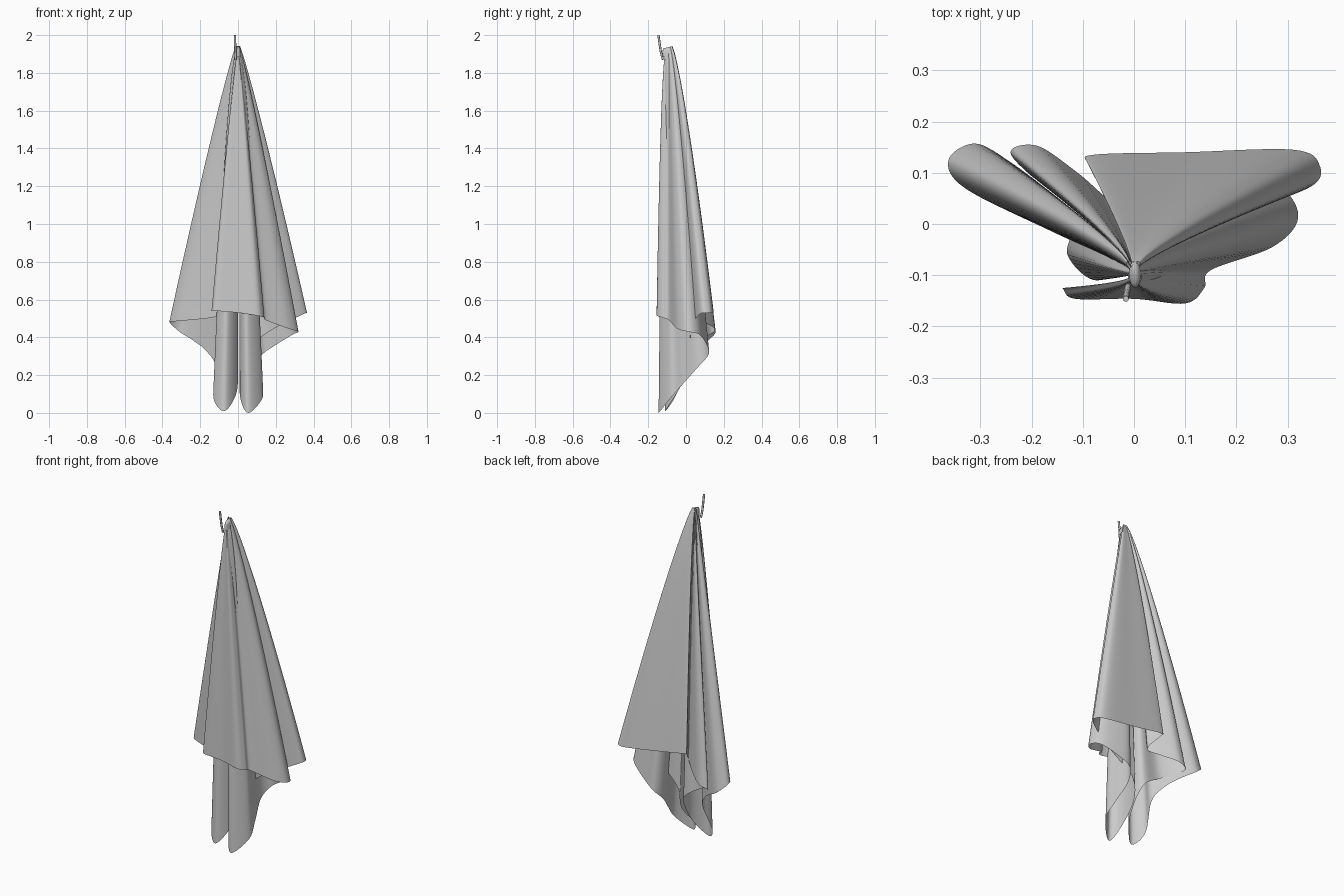
import bpy, bmesh, math
from mathutils import Vector

if "Cube" in bpy.data.objects:
    bpy.data.objects.remove(bpy.data.objects["Cube"])

# Hem of the hanging cloth, traced fold by fold from the free front edge round to the left fold
HEM = [
    (-.14, -.125, .54), (-.115, -.146, .54), (0, -.146, .53), (.10, -.155, .515), (.137, -.125, .505),  # front panel
    (.15, -.09, .49), (.27, -.045, .445), (.32, .01, .43), (.29, .07, .415),       # right inner fold
    (.20, .11, .36), (.13, .12, .31), (.10, .07, .25), (.12, -.01, .16),
    (.13, -.08, .08), (.055, -.145, .0), (.012, -.09, .08), (.015, .02, .2),       # right long tail
    (.04, .03, .33), (.18, .022, .44), (.34, .07, .52), (.362, .115, .53), (.31, .145, .53),  # right outer fold
    (.10, .14, .56), (-.08, .135, .59), (-.085, .115, .58), (-.05, .05, .52),      # back panel
    (-.11, .10, .48), (-.19, .153, .445), (-.24, .135, .42), (-.14, .055, .37),    # left inner fold
    (-.02, .05, .28), (-.005, -.04, .12), (-.07, -.11, .01), (-.13, -.06, .08),    # left long tail
    (-.115, .01, .24), (-.17, .065, .33), (-.24, .12, .385), (-.31, .157, .43), (-.362, .125, .48),  # left outer fold
    (-.33, .07, .485), (-.17, -.01, .50), (-.06, -.06, .52),
]
APEX = Vector((-.001, -.098, 1.925))
ROWS, STEPS = 36, 8


def smooth_path(points, steps):
    """Catmull-Rom curve through the points."""
    p = [Vector(q) for q in points]
    p = [2 * p[0] - p[1]] + p + [2 * p[-1] - p[-2]]
    out = []
    for i in range(1, len(p) - 2):
        a, b, c, d = p[i - 1:i + 3]
        for k in range(steps):
            t = k / steps
            out.append(.5 * (2 * b + (c - a) * t + (2 * a - 5 * b + 4 * c - d) * t * t
                             + (3 * b - a - 3 * c + d) * t ** 3))
    return out + [p[-2]]


def mesh_object(name, bm):
    me = bpy.data.meshes.new(name)
    bm.to_mesh(me)
    bm.free()
    ob = bpy.data.objects.new(name, me)
    bpy.context.collection.objects.link(ob)
    for f in me.polygons:
        f.use_smooth = True
    return ob


# Draped cloth: every hem point rises in a gently bowed line to the gathered top
bm = bmesh.new()
columns = []
for h in smooth_path(HEM, STEPS):
    h.z = max(h.z, 0)
    side = Vector((h.x - APEX.x, h.y - APEX.y, 0))
    tail = min(1, max(0, (.32 - h.z) / .25))
    x_pow = .91 - .35 * tail
    y_pow = .78 - .12 * tail if side.y > 0 else .45
    top_z = APEX.z + .07 * side.y
    col = []
    for r in range(ROWS + 1):
        t = r / ROWS
        col.append(bm.verts.new((APEX.x + side.x * (.035 + .965 * t ** x_pow),
                                 APEX.y + side.y * (.1 + .9 * t ** y_pow),
                                 top_z + (h.z - top_z) * t)))
    columns.append(col)
for c0, c1 in zip(columns, columns[1:]):
    for r in range(ROWS):
        bm.faces.new((c0[r], c0[r + 1], c1[r + 1], c1[r]))
mesh_object("draped_cloth", bm)

# Gathered top: small pinched cap over the hanging point
bm = bmesh.new()
rings = []
for z, rx, ry in ((1.89, .014, .026), (1.92, .011, .028), (1.935, .006, .024)):
    rings.append([bm.verts.new((.002 + rx * math.cos(a), -.097 + ry * math.sin(a),
                                z + .25 * ry * math.sin(a)))
                  for a in (math.tau * k / 16 for k in range(16))])
for a, b in zip(rings, rings[1:]):
    for k in range(16):
        bm.faces.new((a[k], a[(k + 1) % 16], b[(k + 1) % 16], b[k]))
bm.faces.new(rings[-1])
mesh_object("gathered_top", bm)

# Hanging loop: thin folded cord standing above the cloth
cu = bpy.data.curves.new("hanging_loop", 'CURVE')
cu.dimensions = '3D'
cu.bevel_depth = .006
cu.bevel_resolution = 2
cu.use_fill_caps = True
sp = cu.splines.new('POLY')
path = [(-.012, -.122, 1.87), (-.014, -.133, 1.91), (-.015, -.139, 1.95), (-.016, -.146, 2.0)]
sp.points.add(len(path) - 1)
for pt, co in zip(sp.points, path):
    pt.co = (*co, 1)
bpy.context.collection.objects.link(bpy.data.objects.new("hanging_loop", cu))
